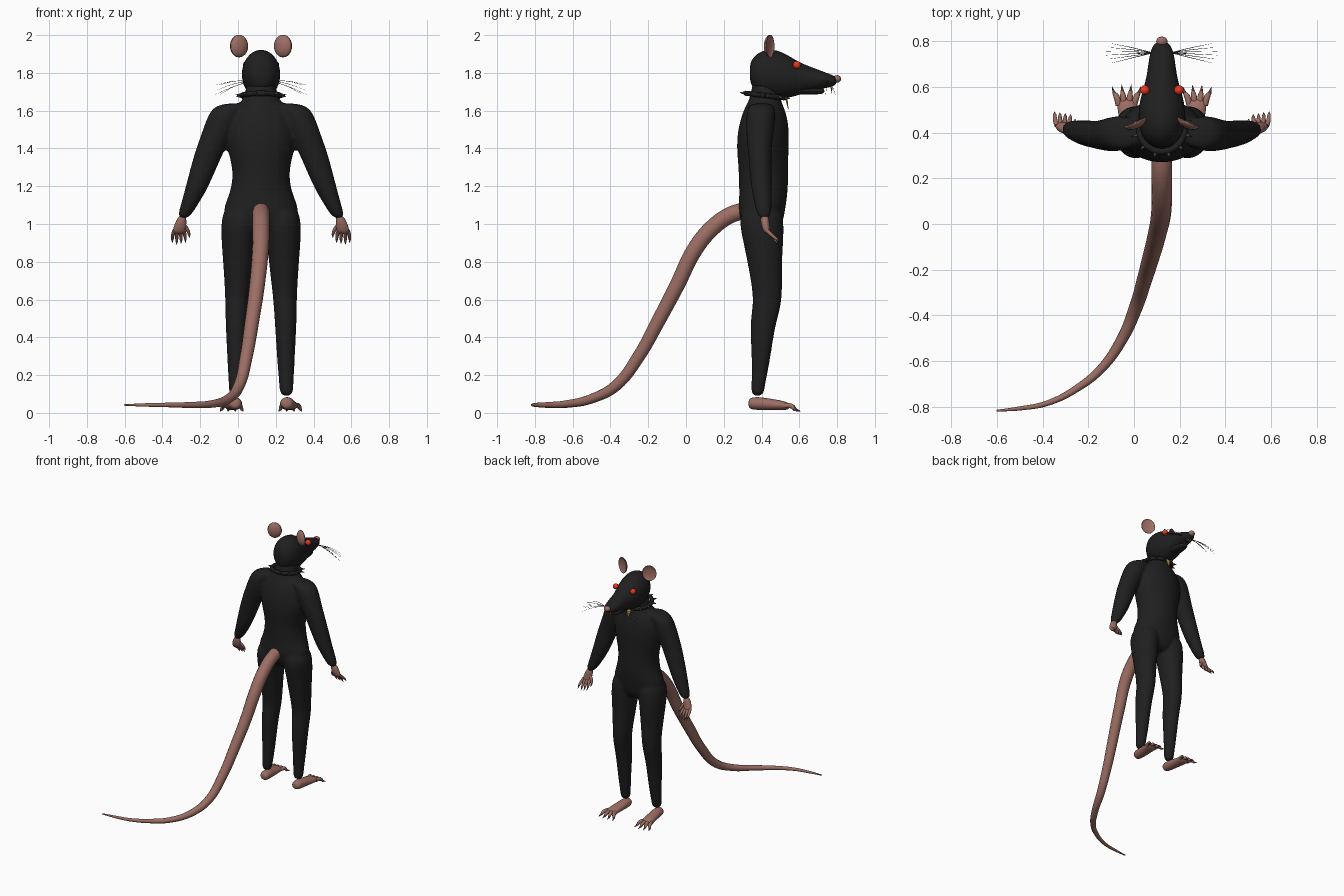
import bpy
import bmesh
from math import sin, cos, pi, radians
from mathutils import Vector

cube = bpy.data.objects.get("Cube")
if cube:
    bpy.data.objects.remove(cube)

C = 0.122  # x of the body's middle line


def material(name, rgb, rough=0.7):
    m = bpy.data.materials.new(name)
    m.use_nodes = True
    m.diffuse_color = (*rgb, 1)
    bsdf = m.node_tree.nodes["Principled BSDF"]
    bsdf.inputs["Base Color"].default_value = (*rgb, 1)
    bsdf.inputs["Roughness"].default_value = rough
    return m


fur = material("black fur", (0.014, 0.014, 0.014))
skin = material("pink skin", (0.33, 0.155, 0.125))
claw = material("brown claw", (0.16, 0.085, 0.065))
red = material("red eye", (0.8, 0.04, 0.015))
gold = material("gold", (0.45, 0.28, 0.06))
grey = material("grey whisker", (0.05, 0.05, 0.05))


def add(name, bm, mat):
    bmesh.ops.recalc_face_normals(bm, faces=bm.faces)
    me = bpy.data.meshes.new(name)
    bm.to_mesh(me)
    bm.free()
    me.materials.append(mat)
    me.shade_smooth()
    ob = bpy.data.objects.new(name, me)
    bpy.context.collection.objects.link(ob)
    return ob


def loft(name, rings, mat, along="z", n=14, subdiv=True):
    """Skin elliptical rings (x, y, z, radius x, other radius) stacked along an axis."""
    bm = bmesh.new()
    loops = []
    for x, y, z, a, b in rings:
        loop = []
        for i in range(n):
            u, v = a * cos(2 * pi * i / n), b * sin(2 * pi * i / n)
            loop.append(bm.verts.new((x + u, y + v, z) if along == "z" else (x + u, y, z + v)))
        loops.append(loop)
    for p, q in zip(loops, loops[1:]):
        for i in range(n):
            j = (i + 1) % n
            bm.faces.new((p[i], p[j], q[j], q[i]))
    bm.faces.new(loops[0])
    bm.faces.new(loops[-1])
    ob = add(name, bm, mat)
    if subdiv:
        ob.modifiers.new("Smooth", "SUBSURF").levels = 2
    return ob


def ball(name, loc, size, mat, rot=(0, 0, 0), cup=False):
    bm = bmesh.new()
    bmesh.ops.create_uvsphere(bm, u_segments=20, v_segments=12, radius=1)
    for v in bm.verts:
        if cup and v.co.y > 0:
            v.co.y *= -0.5
    ob = add(name, bm, mat)
    ob.location, ob.scale, ob.rotation_euler = loc, size, rot
    return ob


def spike(name, start, end, radius, mat, tip=0.0):
    start, end = Vector(start), Vector(end)
    d = end - start
    bm = bmesh.new()
    bmesh.ops.create_cone(bm, cap_ends=True, segments=8, radius1=radius, radius2=tip, depth=d.length)
    ob = add(name, bm, mat)
    ob.location = (start + end) / 2
    ob.rotation_euler = d.to_track_quat("Z", "Y").to_euler()
    return ob


def tube(name, points, mat, bevel=1.0, res=3):
    """Bezier tube through points (x, y, z, radius), turned into a mesh."""
    cu = bpy.data.curves.new(name, "CURVE")
    cu.dimensions = "3D"
    cu.bevel_depth, cu.bevel_resolution, cu.use_fill_caps = bevel, res, True
    sp = cu.splines.new("BEZIER")
    sp.bezier_points.add(len(points) - 1)
    for bp, (x, y, z, r) in zip(sp.bezier_points, points):
        bp.co, bp.radius = (x, y, z), r
        bp.handle_left_type = bp.handle_right_type = "AUTO"
    cu.materials.append(mat)
    ob = bpy.data.objects.new(name, cu)
    bpy.context.collection.objects.link(ob)
    select([ob])
    bpy.ops.object.convert(target="MESH")
    ob = bpy.context.object
    ob.data.shade_smooth()
    return ob


def select(obs):
    bpy.ops.object.select_all(action="DESELECT")
    for o in obs:
        o.select_set(True)
    bpy.context.view_layer.objects.active = obs[0]


# Body: torso, arms and legs fused into one skin
parts = [loft("body", [
    (C, .41, .93, .08, .07), (C, .40, 1.0, .19, .115), (C, .40, 1.08, .21, .13),
    (C, .41, 1.15, .175, .13), (C, .41, 1.22, .157, .135), (C, .41, 1.3, .155, .135),
    (C, .405, 1.4, .185, .142), (C, .41, 1.5, .195, .14), (C, .415, 1.58, .17, .122),
    (C, .415, 1.63, .13, .10), (C, .42, 1.67, .085, .08), (C, .425, 1.78, .08, .075)], fur)]
for s in (-1, 1):
    parts.append(loft("arm", [
        (C + s * .12, .40, 1.64, .05, .045), (C + s * .17, .40, 1.625, .085, .075),
        (C + s * .20, .395, 1.56, .09, .08), (C + s * .235, .39, 1.47, .085, .073),
        (C + s * .275, .39, 1.38, .078, .063), (C + s * .31, .395, 1.28, .07, .06),
        (C + s * .345, .40, 1.18, .06, .056), (C + s * .385, .41, 1.09, .045, .045),
        (C + s * .415, .415, 1.025, .032, .034)], fur))
    parts.append(loft("leg", [
        (C + s * .10, .40, 1.1, .10, .11), (C + s * .115, .40, 1.0, .10, .122),
        (C + s * .12, .41, .9, .092, .108), (C + s * .122, .42, .75, .077, .088),
        (C + s * .127, .436, .6, .064, .078), (C + s * .13, .412, .5, .06, .073),
        (C + s * .131, .402, .4, .055, .062), (C + s * .132, .395, .25, .046, .047),
        (C + s * .134, .382, .15, .039, .037), (C + s * .135, .378, .085, .036, .035)], fur))
select(parts)
bpy.ops.object.join()
body = bpy.context.object
remesh = body.modifiers.new("Fuse", "REMESH")
remesh.mode, remesh.voxel_size, remesh.use_smooth_shade = "VOXEL", 0.011, True
relax = body.modifiers.new("Relax", "SMOOTH")
relax.factor, relax.iterations = 0.5, 4

# Head and lower jaw
loft("head", [
    (C, .337, 1.80, .03, .04), (C, .352, 1.80, .065, .085), (C, .40, 1.80, .098, .122),
    (C, .46, 1.795, .106, .135), (C, .52, 1.785, .104, .125), (C, .58, 1.772, .088, .098),
    (C, .64, 1.768, .069, .073), (C, .71, 1.765, .06, .05), (C, .765, 1.757, .05, .036),
    (C, .80, 1.76, .028, .02)], fur, along="y")
loft("lower_jaw", [
    (C, .54, 1.715, .06, .03), (C, .62, 1.71, .052, .026), (C, .69, 1.705, .04, .02),
    (C, .735, 1.703, .022, .014)], fur, along="y")
ball("nose", (C, .80, 1.768), (.025, .021, .02), skin)

# Face details on both sides
for s in (-1, 1):
    side = "left" if s > 0 else "right"
    ball(side + "_eye", (C + s * .075, .587, 1.842), (.021, .021, .021), red)
    ball(side + "_ear", (C + s * .117, .447, 1.942), (.052, .03, .06), skin, (0, 0, radians(-24 * s)), cup=True)
    spike(side + "_upper_tooth", (C + s * .01, .77, 1.735), (C + s * .008, .772, 1.69), .007, gold)
    spike(side + "_lower_tooth", (C + s * .01, .722, 1.705), (C + s * .01, .735, 1.735), .006, gold)
    for i in range(6):
        a = i - 2.5
        tube(side + "_whisker", [
            (C + s * .04, .75, 1.75 + .004 * (i % 3), 1),
            (C + s * .13, .75 + .009 * a, 1.757 - .012 * (i % 3), .8),
            (C + s * (.25 - .012 * abs(a)), .748 + .017 * a, 1.735 - .025 * (i % 3), .3)],
            grey, bevel=.0016, res=1)

# Spiked collar with a hanging tag
collar_y, collar_z, tilt = .418, 1.68, -.12
ring = []
for i in range(25):
    t = 2 * pi * i / 24
    y = .1 * sin(t)
    ring.append((C + .1 * cos(t), collar_y + y, collar_z + tilt * y, .014))
tube("collar", ring, fur)
for i in range(12):
    t = 2 * pi * (i + .5) / 12
    ends = [(C + r * cos(t), collar_y + r * sin(t), collar_z + tilt * r * sin(t)) for r in (.108, .14)]
    spike("collar_spike", *ends, .01, grey)
tag = spike("collar_tag", (C, .532, 1.66), (C, .542, 1.605), .022, gold, tip=.004)
tag.scale.y = .25

# Hands with clawed fingers
for s in (-1, 1):
    side = "left" if s > 0 else "right"
    hx = C + s * .43
    loft(side + "_hand", [
        (hx - s * .014, .416, 1.045, .02, .022), (hx - s * .006, .418, 1.01, .03, .024),
        (hx + s * .002, .424, .975, .036, .022), (hx + s * .006, .434, .947, .03, .016)], skin)
    for i in range(4):
        f = i - 1.5
        x = hx + s * (.005 + .016 * f)
        tip = (x + s * .007 * f, .468 + .004 * i, .92 - .005 * (i % 3))
        tube(side + "_finger", [(x, .43, .965, .011), (x + s * .005 * f, .452, .943, .010), (*tip, .007)], skin)
        spike(side + "_finger_claw", tip, (tip[0], tip[1] + .014, tip[2] - .022), .007, claw)
    thumb = (hx - s * .05, .45, .945)
    tube(side + "_thumb", [(hx - s * .015, .425, 1.0, .012), (hx - s * .04, .437, .97, .010), (*thumb, .007)], skin)
    spike(side + "_thumb_claw", thumb, (hx - s * .05, .462, .925), .007, claw)

# Feet with splayed clawed toes
for s in (-1, 1):
    side = "left" if s > 0 else "right"
    fx = C + s * .137
    loft(side + "_foot", [
        (fx, .33, .05, .02, .02), (fx, .345, .05, .036, .033), (fx + s * .002, .39, .05, .04, .036),
        (fx + s * .008, .45, .044, .041, .031), (fx + s * .014, .51, .04, .046, .026),
        (fx + s * .018, .55, .034, .042, .018)], skin, along="y")
    for i in range(4):
        f = i - 1.5
        x = fx + s * (.018 + .022 * f)
        tip = (x + s * .014 * f, .585 - .008 * abs(f), .018)
        tube(side + "_toe", [(x, .52, .038, .014), (x + s * .008 * f, .56, .035, .013), (*tip, .008)], skin)
        spike(side + "_toe_claw", tip, (tip[0] + s * .006 * f, tip[1] + .03, .006), .008, claw)

# Long tail sweeping back and curling to one side
tube("tail", [
    (C, .30, 1.07, .045), (C, .23, 1.045, .045), (C, .14, .98, .045), (.119, .05, .87, .044),
    (.10, -.05, .67, .041), (.073, -.15, .48, .038), (.044, -.25, .30, .034),
    (.006, -.37, .145, .030), (-.05, -.5, .075, .025), (-.14, -.63, .047, .020),
    (-.25, -.72, .042, .016), (-.38, -.785, .042, .012), (-.5, -.808, .042, .009),
    (-.602, -.818, .042, .004)], skin, res=5)
